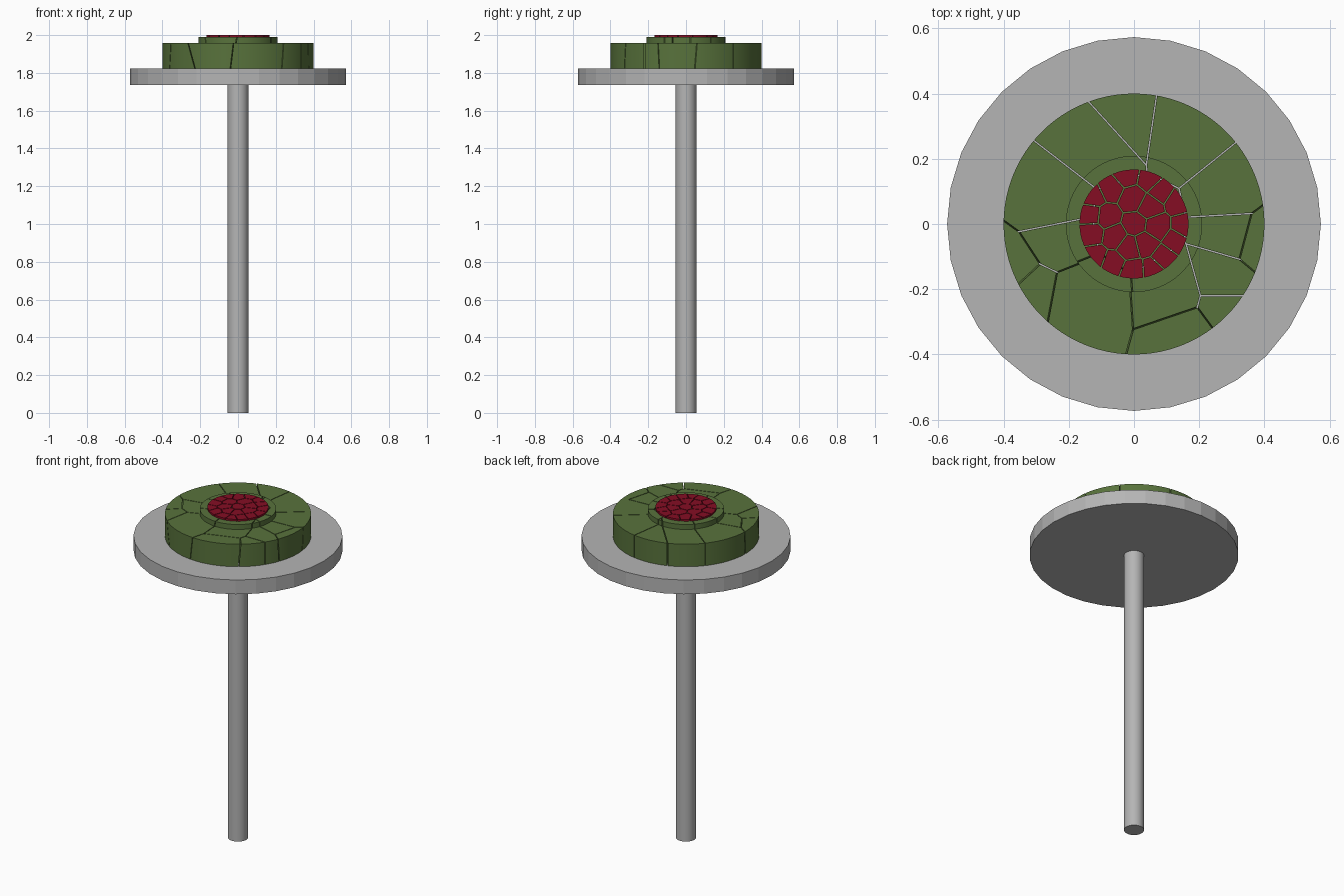
import bpy, bmesh, math, random
from mathutils import Vector

if "Cube" in bpy.data.objects:
    bpy.data.objects.remove(bpy.data.objects["Cube"])


def material(name, rgb):
    m = bpy.data.materials.new(name)
    m.diffuse_color = (*rgb, 1.0)
    m.use_nodes = True
    m.node_tree.nodes["Principled BSDF"].inputs["Base Color"].default_value = m.diffuse_color
    return m


GREY = material("grey", (0.46, 0.46, 0.46))
GREEN = material("moss green", (0.098, 0.17, 0.045))
RED = material("deep red", (0.235, 0.004, 0.017))


def lathe(profile, sides):
    """Closed solid turned around z from (radius, height) points, bottom first."""
    bm = bmesh.new()
    rings = []
    for r, z in profile:
        rings.append([bm.verts.new((r * math.cos(2 * math.pi * i / sides),
                                    r * math.sin(2 * math.pi * i / sides), z))
                      for i in range(sides)])
    for low, high in zip(rings, rings[1:]):
        for i in range(sides):
            j = (i + 1) % sides
            bm.faces.new((low[i], low[j], high[j], high[i]))
    bm.faces.new(rings[0][::-1])
    bm.faces.new(rings[-1])
    bmesh.ops.recalc_face_normals(bm, faces=bm.faces[:])
    return bm


def shatter(base, seeds, gap):
    """Split a solid into Voronoi pieces with a narrow crack between them."""
    out = bmesh.new()
    temp = bpy.data.meshes.new("temp")
    for a in seeds:
        cell = base.copy()
        for b in seeds:
            if a is b or not cell.faces:
                continue
            n = (b - a).normalized()
            cut = bmesh.ops.bisect_plane(
                cell, geom=cell.verts[:] + cell.edges[:] + cell.faces[:],
                plane_co=(a + b) / 2 - n * gap / 2, plane_no=n,
                dist=1e-5, clear_outer=True)
            rim = [e for e in cut["geom_cut"]
                   if isinstance(e, bmesh.types.BMEdge) and e.is_valid and e.is_boundary]
            if rim:
                bmesh.ops.holes_fill(cell, edges=rim, sides=0)
        if cell.faces:
            bmesh.ops.recalc_face_normals(cell, faces=cell.faces[:])
            cell.to_mesh(temp)
            out.from_mesh(temp)
        cell.free()
    bpy.data.meshes.remove(temp)
    base.free()
    return out


def add(name, bm, mat, smooth=True):
    mesh = bpy.data.meshes.new(name)
    bm.to_mesh(mesh)
    bm.free()
    mesh.materials.append(mat)
    obj = bpy.data.objects.new(name, mesh)
    bpy.context.collection.objects.link(obj)
    if smooth:
        bpy.ops.object.select_all(action="DESELECT")
        obj.select_set(True)
        bpy.context.view_layer.objects.active = obj
        bpy.ops.object.shade_smooth_by_angle(angle=math.radians(30))
    return obj


# Pole and faceted plate
add("pole", lathe([(0.055, 0), (0.055, 1.738)], 32), GREY)
add("plate", lathe([(0.573, 1.737), (0.573, 1.823)], 32), GREY, smooth=False)

# Stepped green body, cracked into large pieces (x, y, height offset)
body_seeds = [
    (0, 0, 0), (-0.03, 0.31, 0), (-0.085, 0.26, 0), (0.14, 0.285, 0),
    (0.31, 0.074, 0), (0.315, -0.015, 0), (0.39, -0.035, 0.01),
    (0.267, -0.182, 0), (0.267, -0.258, 0), (0.13, -0.22, 0),
    (0.168, -0.331, 0.01), (-0.16, -0.24, 0.05), (-0.32, -0.21, 0),
    (-0.385, -0.14, 0.01), (-0.238, -0.044, 0), (-0.255, 0.04, 0),
]
body = lathe([(0.4, 1.823), (0.4, 1.959), (0.209, 1.959), (0.209, 1.989)], 96)
add("cracked_body",
    shatter(body, [Vector((x, y, 1.9 + z)) for x, y, z in body_seeds], 0.004), GREEN)

# Red centre, cracked into small pieces
random.seed(4)
red_seeds = [Vector((0.005, 0.0, 1.995))]
for count, radius, wobble in ((7, 0.078, 0.014), (15, 0.145, 0.016)):
    for i in range(count):
        t = 2 * math.pi * (i + random.uniform(-0.25, 0.25)) / count
        r = radius + random.uniform(-wobble, wobble)
        red_seeds.append(Vector((r * math.cos(t), r * math.sin(t), 1.995)))
disc = lathe([(0.167, 1.989), (0.167, 2.0)], 64)
add("cracked_centre", shatter(disc, red_seeds, 0.004), RED)
